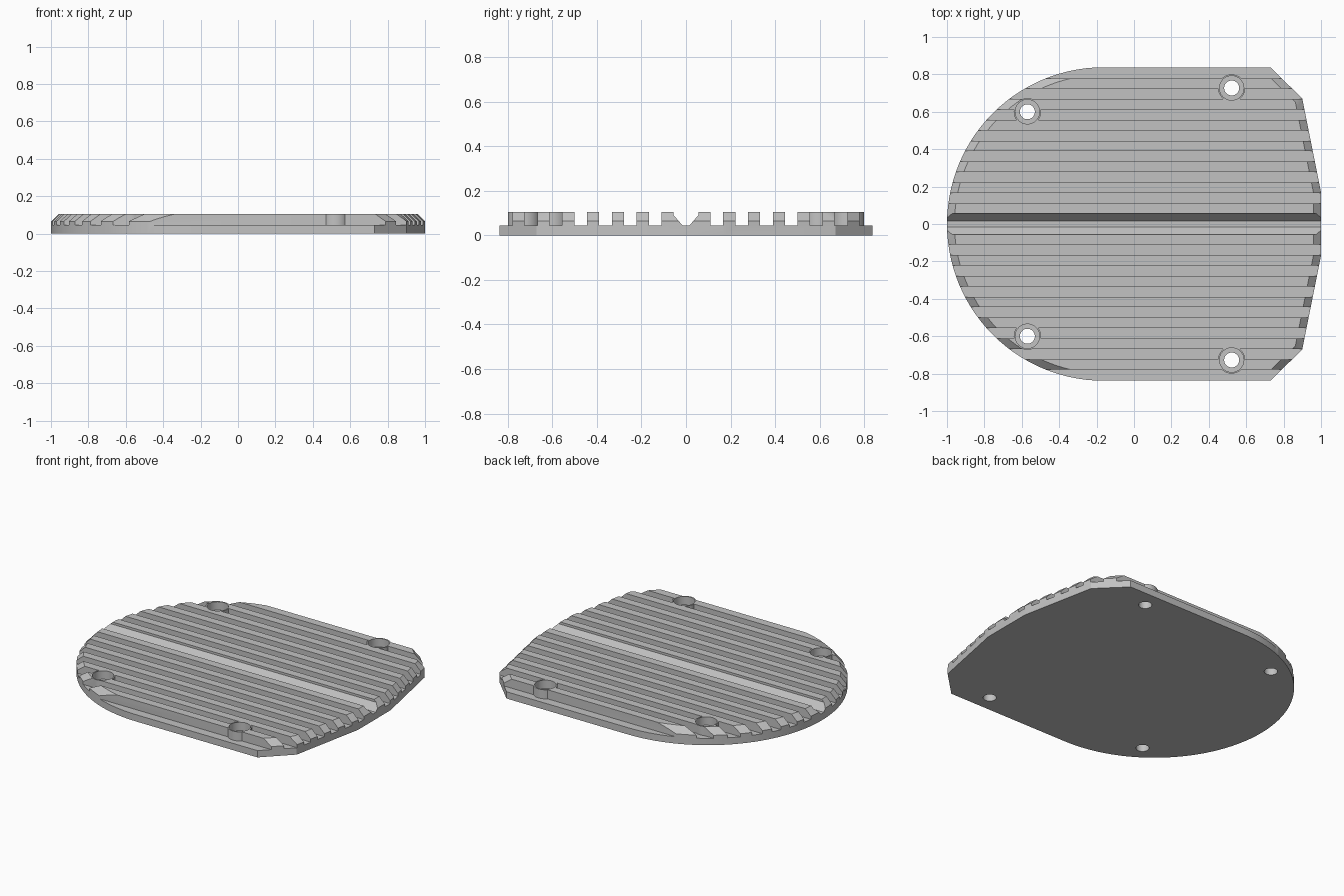
import bpy, bmesh, math
from mathutils import Vector

cube = bpy.data.objects.get("Cube")
if cube:
    bpy.data.objects.remove(cube, do_unlink=True)

FLOOR, RIM, TOP = 0.045, 0.065, 0.105      # channel floor, chamfer start, rib tops
RIB, PITCH, FIRST = 0.055, 0.1115, 0.055   # rib width, spacing, inner edge
RADIUS, ARC_X = 0.838, -0.162              # rounded end

grey = bpy.data.materials.new("plain grey")
grey.use_nodes = True
grey.diffuse_color = (0.54, 0.54, 0.54, 1)
grey.node_tree.nodes["Principled BSDF"].inputs["Base Color"].default_value = grey.diffuse_color


def make_object(name, bm):
    bmesh.ops.recalc_face_normals(bm, faces=bm.faces)
    mesh = bpy.data.meshes.new(name)
    bm.to_mesh(mesh)
    bm.free()
    mesh.materials.append(grey)
    obj = bpy.data.objects.new(name, mesh)
    bpy.context.collection.objects.link(obj)
    return obj


def loft(bm, rings):
    """Closed solid through rings with equal point counts."""
    loops = [[bm.verts.new(p) for p in ring] for ring in rings]
    n = len(loops[0])
    for a, b in zip(loops, loops[1:]):
        for i in range(n):
            j = (i + 1) % n
            bm.faces.new((a[i], a[j], b[j], b[i]))
    bm.faces.new(loops[0][::-1])
    bm.faces.new(loops[-1])


def circle(x, y, z, r, n=40):
    return [(x + r * math.cos(math.tau * i / n), y + r * math.sin(math.tau * i / n), z)
            for i in range(n)]


def inset(points, d):
    """Move a counter-clockwise outline inward by d."""
    out = []
    for i, p in enumerate(points):
        e1 = (p - points[i - 1]).normalized()
        e2 = (points[(i + 1) % len(points)] - p).normalized()
        n1, n2 = Vector((-e1.y, e1.x)), Vector((-e2.y, e2.x))
        out.append(p + (n1 + n2) * d / (1 + n1.dot(n2)))
    return out


def boolean(target, tool, operation):
    mod = target.modifiers.new(operation, 'BOOLEAN')
    mod.operation, mod.object, mod.solver = operation, tool, 'EXACT'
    bpy.context.view_layer.objects.active = target
    bpy.ops.object.modifier_apply(modifier=mod.name)
    bpy.data.objects.remove(tool, do_unlink=True)


# Chamfered body: round left end, tapered right end
outline = [Vector(p) for p in ((0.73, -RADIUS), (0.9, -0.67), (1, -0.17),
                               (1, 0.17), (0.9, 0.67), (0.73, RADIUS))]
STEPS = 56
for i in range(STEPS + 1):
    a = math.pi / 2 + math.pi * i / STEPS
    outline.append(Vector((ARC_X + RADIUS * math.cos(a), RADIUS * math.sin(a))))
top_outline = inset(outline, TOP - RIM)
bm = bmesh.new()
loft(bm, [[(p.x, p.y, 0) for p in outline],
          [(p.x, p.y, RIM) for p in outline],
          [(p.x, p.y, TOP) for p in top_outline]])
plate = make_object("ribbed_plate", bm)

# Comb-shaped cutter: central V groove, channels and edge ledges
HIGH = 0.15
half = [(0.016, FLOOR), (FIRST, 0.09), (FIRST, HIGH)]
for k in range(7):
    start = FIRST + RIB + k * PITCH
    end = start + PITCH - RIB if k < 6 else 1
    half += [(start, HIGH), (start, FLOOR), (end, FLOOR), (end, HIGH)]
half.append((1, 0.2))
comb = [(-y, z) for y, z in reversed(half)] + half
bm = bmesh.new()
loft(bm, [[(x, y, z) for y, z in comb] for x in (-1.2, 1.2)])
boolean(plate, make_object("channel_cutter", bm), 'DIFFERENCE')

# Screw bosses with counterbored through holes
screws = [(x, s * y) for x, y in ((-0.57, 0.6), (0.522, 0.727)) for s in (-1, 1)]
bm = bmesh.new()
for x, y in screws:
    loft(bm, [circle(x, y, z, 0.073) for z in (0.02, TOP)])
boolean(plate, make_object("screw_bosses", bm), 'UNION')

bm = bmesh.new()
for x, y in screws:
    loft(bm, [circle(x, y, z, r) for z, r in
              ((-0.1, 0.04), (FLOOR + 0.005, 0.04), (FLOOR + 0.005, 0.065), (0.2, 0.065))])
boolean(plate, make_object("screw_hole_cutter", bm), 'DIFFERENCE')

# Smooth round walls, crisp edges
bpy.ops.object.select_all(action='DESELECT')
plate.select_set(True)
bpy.context.view_layer.objects.active = plate
bpy.ops.object.shade_smooth_by_angle(angle=math.radians(25))
